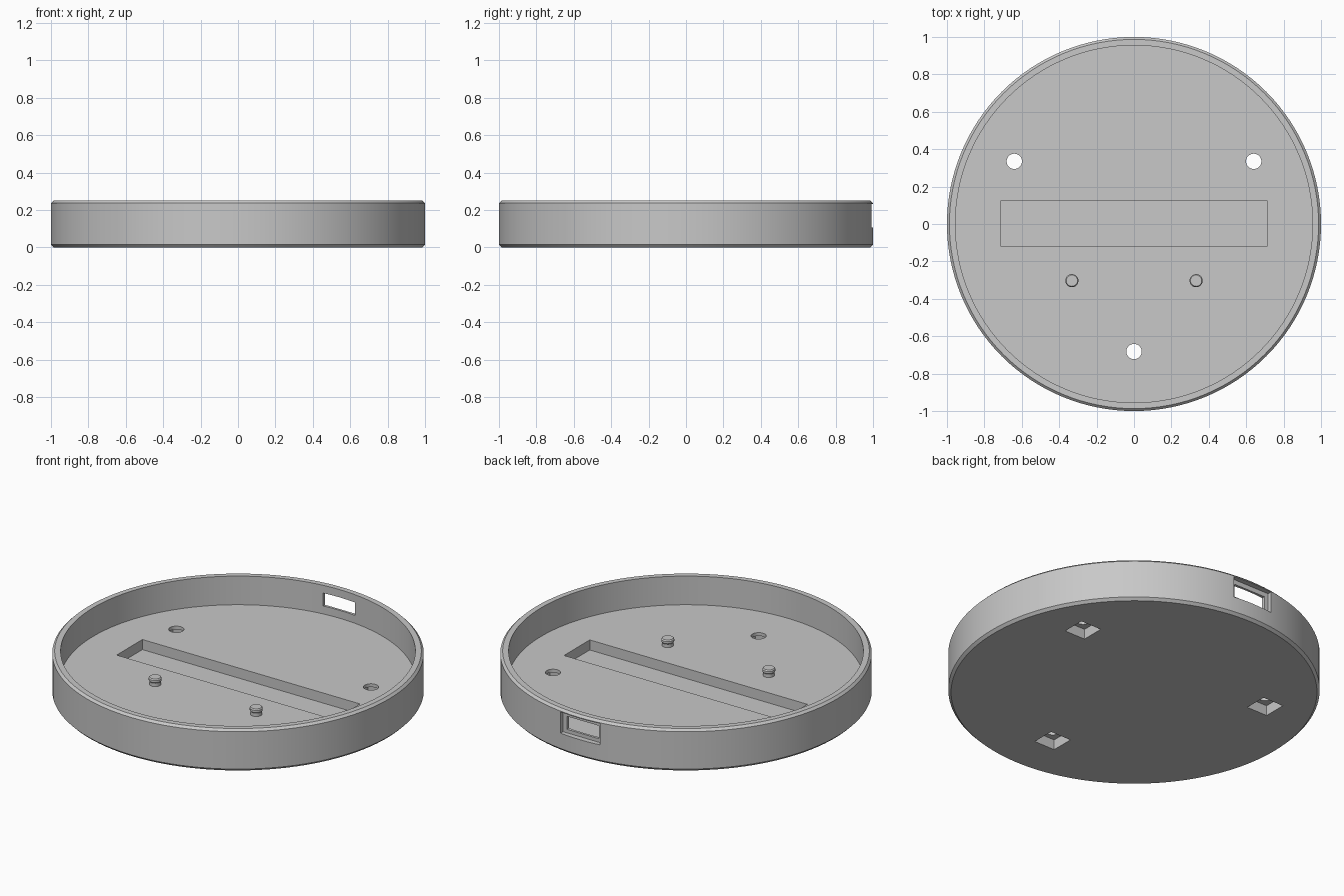
import bpy
import bmesh
from math import radians, cos, sin, tau
from mathutils import Matrix, Vector

old = bpy.data.objects.get("Cube")
if old:
    bpy.data.objects.remove(old, do_unlink=True)

grey = bpy.data.materials.new("plain grey")
grey.use_nodes = True
COLOUR = (0.58, 0.58, 0.58, 1)
grey.diffuse_color = COLOUR
grey.node_tree.nodes["Principled BSDF"].inputs["Base Color"].default_value = COLOUR

FLOOR = 0.08


def finish(name, bm, location=(0, 0, 0)):
    mesh = bpy.data.meshes.new(name)
    bmesh.ops.recalc_face_normals(bm, faces=bm.faces)
    bm.to_mesh(mesh)
    bm.free()
    mesh.materials.append(grey)
    obj = bpy.data.objects.new(name, mesh)
    obj.location = location
    bpy.context.collection.objects.link(obj)
    return obj


def lathe(name, profile, sides, location=(0, 0, 0)):
    """Turned solid from (radius, height) points, capped at both ends."""
    bm = bmesh.new()
    rings = [[bm.verts.new((r * cos(tau * i / sides), r * sin(tau * i / sides), z))
              for i in range(sides)] for r, z in profile]
    for low, high in zip(rings, rings[1:]):
        for i in range(sides):
            j = (i + 1) % sides
            bm.faces.new((low[i], low[j], high[j], high[i]))
    bm.faces.new(rings[0][::-1])
    bm.faces.new(rings[-1])
    return finish(name, bm, location)


def box(name, low, high):
    low, high = Vector(low), Vector(high)
    bm = bmesh.new()
    matrix = Matrix.Translation((low + high) / 2) @ Matrix.Diagonal((*(high - low), 1))
    bmesh.ops.create_cube(bm, size=1, matrix=matrix)
    return finish(name, bm)


def activate(obj):
    bpy.ops.object.select_all(action="DESELECT")
    obj.select_set(True)
    bpy.context.view_layer.objects.active = obj


def cut(target, cutter):
    cutter.hide_render = True
    mod = target.modifiers.new("cut", "BOOLEAN")
    mod.operation = "DIFFERENCE"
    mod.solver = "EXACT"
    mod.object = cutter
    activate(target)
    bpy.ops.object.modifier_apply(modifier=mod.name)
    bpy.data.objects.remove(cutter, do_unlink=True)


def smooth(obj):
    activate(obj)
    bpy.ops.object.shade_smooth_by_angle(angle=radians(25))


# Round tray with chamfered outer edges
tray = lathe("round_tray", [(0.985, 0), (1, 0.015), (1, 0.237), (0.987, 0.25),
                            (0.955, 0.25), (0.955, FLOOR)], 128)

# Long shallow slot in the floor
cut(tray, box("slot_cutter", (-0.715, -0.118, 0.02), (0.715, 0.124, 0.15)))

# Screw holes with square pockets underneath
for x, y in ((-0.64, 0.335), (0.64, 0.335), (0, -0.682)):
    cut(tray, lathe("hole_cutter", [(0.041, -0.05), (0.041, 0.15)], 32, (x, y, 0)))
    s = 0.068
    cut(tray, box("pocket_cutter", (x - s, y - s, -0.05), (x + s, y + s, 0.06)))

# Cable port in the rear wall: outer recess and through opening
cut(tray, box("recess_cutter", (-0.13, 0.968, 0.106), (0.13, 1.1, 0.232)))
cut(tray, box("port_cutter", (-0.105, 0.85, 0.127), (0.105, 1.1, 0.204)))
smooth(tray)

# Two locating pins with slightly wider heads
for side, x in (("right", -0.332), ("left", 0.332)):
    pin = lathe(side + "_pin", [(0.031, 0.07), (0.031, 0.1), (0.035, 0.105),
                                (0.035, 0.118), (0.03, 0.125)], 32, (x, -0.303, 0))
    smooth(pin)
